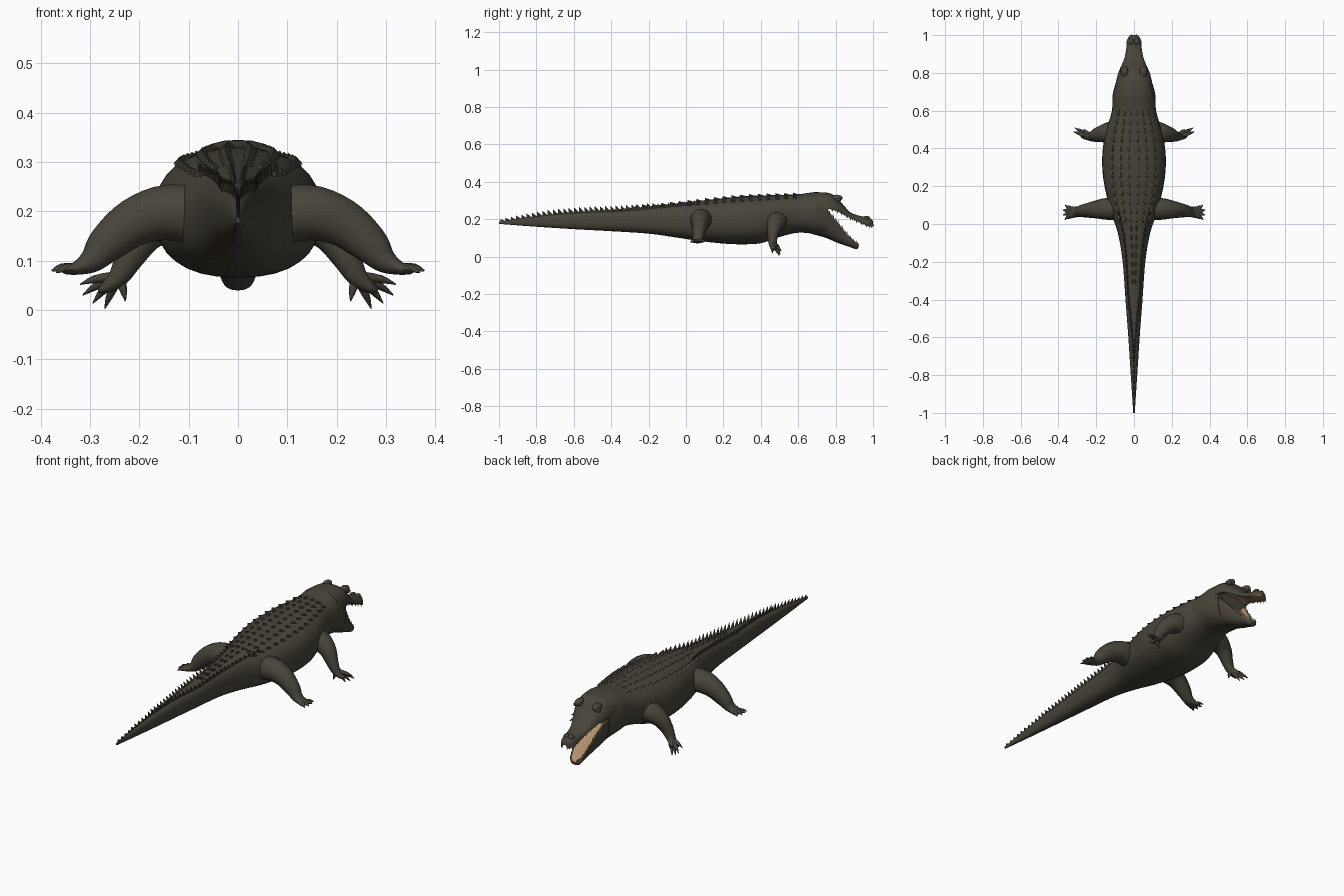
import bpy, bmesh, math
from mathutils import Vector

if "Cube" in bpy.data.objects:
    bpy.data.objects.remove(bpy.data.objects["Cube"])


def material(name, rgb):
    m = bpy.data.materials.new(name)
    m.use_nodes = True
    m.diffuse_color = (*rgb, 1)
    m.node_tree.nodes["Principled BSDF"].inputs["Base Color"].default_value = (*rgb, 1)
    m.node_tree.nodes["Principled BSDF"].inputs["Roughness"].default_value = 0.8
    return m


HIDE = material("olive_hide", (0.066, 0.058, 0.043))
LINING = material("tan_mouth_lining", (0.45, 0.28, 0.155))
TOOTH = material("dull_tooth", (0.2, 0.155, 0.105))


def smooth_rows(rows, steps):
    """Catmull-Rom curve through rows of any width."""
    out = []
    for i in range(len(rows) - 1):
        a, b, c, d = (rows[min(max(i + k, 0), len(rows) - 1)] for k in (-1, 0, 1, 2))
        for s in range(steps):
            t = s / steps
            out.append([q + t / 2 * (r - p + t * (2 * p - 5 * q + 4 * r - u + t * (3 * (q - r) + u - p)))
                        for p, q, r, u in zip(a, b, c, d)])
    return out + [list(rows[-1])]


def finish(name, bm, mats, angle=40):
    bmesh.ops.recalc_face_normals(bm, faces=bm.faces)
    mesh = bpy.data.meshes.new(name)
    bm.to_mesh(mesh)
    bm.free()
    for m in mats:
        mesh.materials.append(m)
    ob = bpy.data.objects.new(name, mesh)
    bpy.context.collection.objects.link(ob)
    bpy.ops.object.select_all(action='DESELECT')
    ob.select_set(True)
    bpy.context.view_layer.objects.active = ob
    if angle:
        bpy.ops.object.shade_smooth_by_angle(angle=math.radians(angle))
    return ob


def loft(bm, rings, lining=()):
    """Skin closed rings; ring segments listed in lining get the second colour."""
    loops = [[bm.verts.new(p) for p in ring] for ring in rings]
    n = len(loops[0])
    for a, b in zip(loops, loops[1:]):
        for j in range(n):
            f = bm.faces.new((a[j], a[(j + 1) % n], b[(j + 1) % n], b[j]))
            f.material_index = 1 if j in lining else 0
    bm.faces.new(loops[0])
    bm.faces.new(loops[-1])


def tube_rings(path, sides=14, steps=4):
    """Oval rings along x, y, z, width, thickness rows."""
    rows = smooth_rows(path, steps)
    pts = [Vector(r[:3]) for r in rows]
    rings = []
    for i, r in enumerate(rows):
        t = (pts[min(i + 1, len(pts) - 1)] - pts[max(i - 1, 0)]).normalized()
        side = (Vector((0, 1, 0)) - t * t.y).normalized()
        up = t.cross(side)
        rings.append([pts[i] + side * r[3] * math.cos(a) + up * r[4] * math.sin(a)
                      for a in (math.tau * k / sides for k in range(sides))])
    return rings


def spike(bm, base, width, length, tip):
    """Four-sided pointed scale or tooth."""
    c = Vector(base)
    ring = [bm.verts.new(c + Vector(o)) for o in
            ((width, 0, 0), (0, length, 0), (-width, 0, 0), (0, -length, 0))]
    top = bm.verts.new(c + Vector(tip))
    for i in range(4):
        bm.faces.new((ring[i], ring[(i + 1) % 4], top))
    bm.faces.new(ring)


# Body and tail: y, half width, bottom, top
BODY = smooth_rows([
    (-1.0, .004, .175, .187), (-.8, .017, .16, .215), (-.6, .03, .147, .235),
    (-.4, .045, .136, .25), (-.2, .06, .123, .268), (-.05, .085, .102, .285),
    (.07, .125, .084, .298), (.2, .156, .07, .313), (.3, .168, .066, .322),
    (.4, .165, .072, .327), (.5, .145, .105, .33), (.6, .117, .128, .333),
    (.69, .112, .12, .345), (.76, .092, .105, .338)], 5)
POWER = 2.4


def oval(y, w, lo, hi, sides=32):
    ring = []
    for k in range(sides):
        c, s = math.cos(math.tau * k / sides), math.sin(math.tau * k / sides)
        ring.append((w * math.copysign(abs(c) ** (2 / POWER), c), y,
                     (lo + hi) / 2 + (hi - lo) / 2 * math.copysign(abs(s) ** (2 / POWER), s)))
    return ring


def skin(y, f):
    """Point on the upper skin at y, at fraction f of the half width."""
    for a, b in zip(BODY, BODY[1:]):
        if a[0] <= y <= b[0]:
            t = (y - a[0]) / (b[0] - a[0])
            w, lo, hi = (p + (q - p) * t for p, q in zip(a[1:], b[1:]))
            return Vector((w * f, y, (lo + hi) / 2 + (hi - lo) / 2 * (1 - abs(f) ** POWER) ** (1 / POWER)))


bm = bmesh.new()
loft(bm, [oval(*r) for r in BODY])
finish("body_and_tail", bm, [HIDE])

# Tail crest: two rows that close up into one
bm = bmesh.new()
for i in range(38):
    y = -.975 + i * .028
    spread = min(max((y + .72) / .35, 0), 1) * .62
    size = min(1, .45 + i * .06) * (1 if y < -.15 else .75)
    for side in ((-1, 1) if spread else (0,)):
        p = skin(y, side * spread) - Vector((0, 0, .004))
        spike(bm, p, .005, .017, (side * .006, -.017, .032 * size))
finish("tail_crest", bm, [HIDE], 0)

# Back scutes: low keeled scales in rows
bm = bmesh.new()
for i in range(20):
    y = -.3 + i * .047
    for f in (-.68, -.42, -.15, .15, .42, .68):
        if y > .02 or abs(f) < .2:
            p = skin(y, f) - Vector((0, 0, .003))
            spike(bm, p, .016 if y > .02 else .008, .022, (f * .006, -.02, .013))
finish("back_scutes", bm, [HIDE], 0)


# Jaws: y, half width, outer z, mouth z
def jaw(name, rows, teeth_dir):
    dense = smooth_rows(rows, 5)
    rings = []
    for y, w, outer, inner in dense:
        arc = [(w * math.copysign(abs(math.cos(a)) ** .8, math.cos(a)), y,
                inner + (outer - inner) * math.sin(a) ** .8)
               for a in (math.pi * min(k / 14, 1) for k in range(14))]
        arc.append((-w, y, inner))
        dip = inner + (outer - inner) * .18
        rings.append(arc + [(-w * .86, y, inner), (-w * .6, y, dip), (w * .6, y, dip), (w * .86, y, inner)])
    b = bmesh.new()
    loft(b, rings, lining=(15, 16, 17))
    finish(name, b, [HIDE, LINING])
    b = bmesh.new()
    for k, (y, w, outer, inner) in enumerate(dense[7:-1]):
        for side in (-1, 1):
            size = .013 + .008 * (k % 3 == 1)
            spike(b, (side * w * .9, y, inner - teeth_dir * .003), .004, .005, (0, .002, teeth_dir * size))
    finish(name + "_teeth", b, [TOOTH], 0)


jaw("upper_jaw", [(.68, .108, .344, .25), (.755, .095, .342, .255), (.8, .083, .322, .25),
                  (.84, .066, .278, .23), (.88, .05, .236, .208), (.93, .041, .218, .185),
                  (.97, .038, .21, .17), (.992, .026, .2, .168), (1.0, .012, .188, .172)], -1)
jaw("lower_jaw", [(.67, .105, .122, .24), (.74, .094, .103, .25), (.78, .08, .087, .215),
                  (.82, .062, .07, .168), (.86, .046, .057, .118), (.89, .038, .046, .085),
                  (.912, .03, .04, .067), (.922, .014, .046, .06)], 1)


def bump(name, loc, scale):
    b = bmesh.new()
    bmesh.ops.create_uvsphere(b, u_segments=16, v_segments=10, radius=1)
    for v in b.verts:
        v.co = Vector(loc) + Vector(p * q for p, q in zip(v.co, scale))
    finish(name, b, [HIDE], 60)


# Legs: x, y, z, width, thickness; toes: tip positions
HIND = [(.06, .08, .185, .055, .06), (.14, .08, .198, .058, .058), (.21, .076, .178, .046, .05),
        (.265, .07, .135, .035, .04), (.295, .065, .102, .028, .027), (.325, .062, .086, .03, .015),
        (.348, .062, .081, .036, .009), (.355, .062, .08, .03, .005)]
HIND_TOES = [(.368, .022, .076), (.377, .047, .079), (.378, .075, .08), (.366, .102, .08)]
FORE = [(.06, .488, .185, .05, .05), (.13, .485, .19, .055, .052), (.185, .474, .16, .041, .042),
        (.218, .464, .11, .028, .031), (.24, .464, .07, .022, .022), (.262, .475, .05, .026, .014),
        (.275, .482, .042, .022, .008)]
FORE_TOES = [(.228, .462, .018), (.27, .5, .003), (.294, .505, .014), (.315, .51, .03), (.32, .488, .052)]


def leg(name, path, toes, side):
    def flip(p):
        return (p[0] * side, *p[1:])
    b = bmesh.new()
    loft(b, tube_rings([flip(p) for p in path]))
    palm = Vector(path[-3][:3])
    for tip in toes:
        tip = Vector(tip)
        mid = palm.lerp(tip, .62)
        mid.z += .004
        rows = [(*palm, .011, .01), (*mid, .009, .008), (*tip, .001, .001)]
        loft(b, tube_rings([flip(p) for p in rows], 8, 3))
    finish(name, b, [HIDE], 60)


for side, word in ((1, "left"), (-1, "right")):
    leg(word + "_hind_leg", HIND, HIND_TOES, side)
    leg(word + "_fore_leg", FORE, FORE_TOES, side)
    bump(word + "_brow", (side * .05, .805, .313), (.02, .032, .018))
    bump(word + "_eye", (side * .064, .815, .303), (.011, .014, .01))
    bump(word + "_nostril", (side * .014, .965, .208), (.013, .018, .01))
